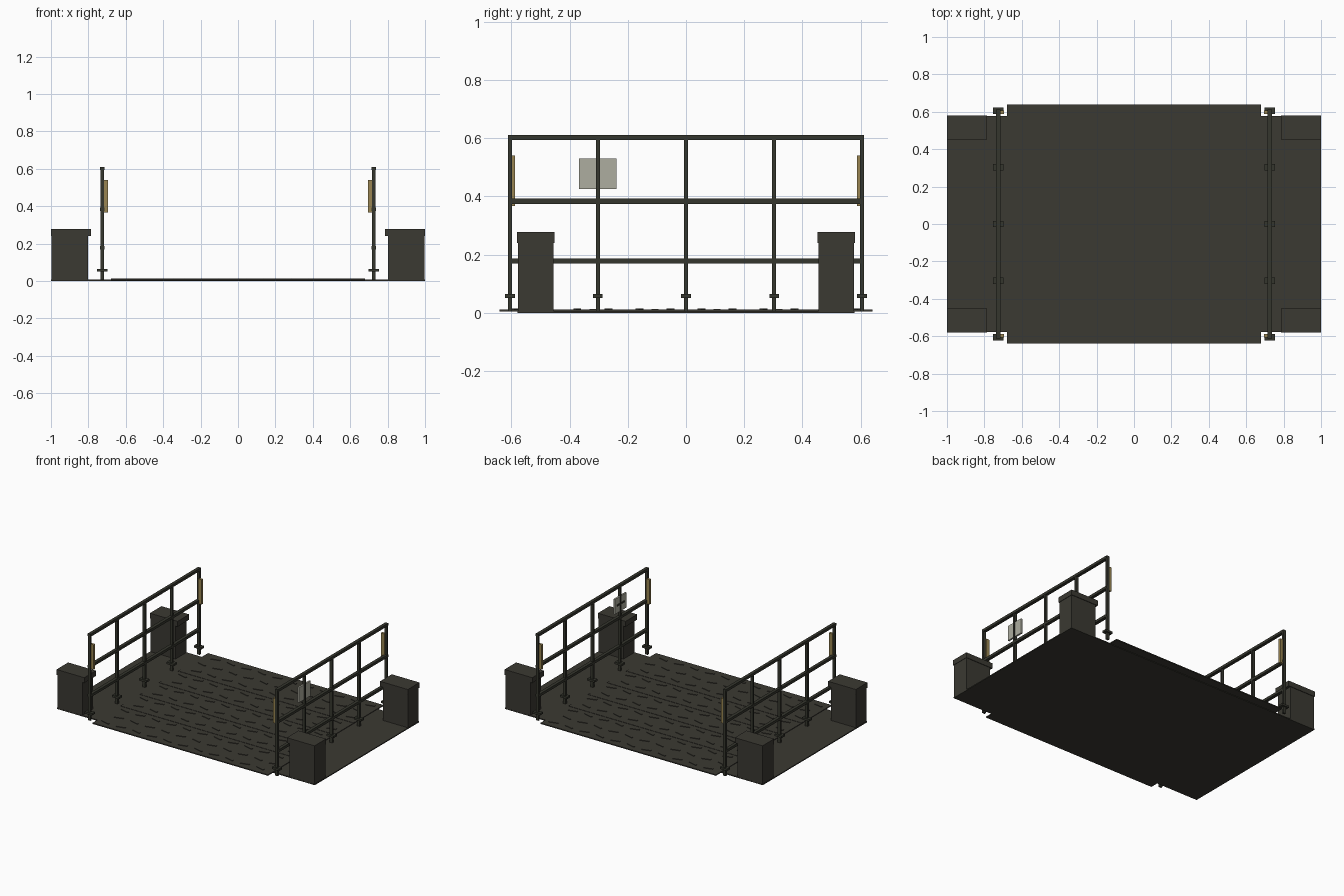
import bpy, bmesh, math
from mathutils import Matrix, Vector

if "Cube" in bpy.data.objects:
    bpy.data.objects.remove(bpy.data.objects["Cube"])


def mat(name, r, g, b):
    m = bpy.data.materials.new(name)
    m.diffuse_color = (r, g, b, 1)
    m.use_nodes = True
    m.node_tree.nodes["Principled BSDF"].inputs["Base Color"].default_value = m.diffuse_color
    return m


CONCRETE = mat("dark_olive_grey", 0.043, 0.041, 0.032)
STEEL = mat("dark_steel", 0.036, 0.037, 0.027)
YELLOW = mat("dull_yellow", 0.32, 0.235, 0.085)
PALE = mat("pale_grey", 0.42, 0.42, 0.35)


def boxes(name, material, items):
    """One object from boxes (x0, x1, y0, y1, z0, z1[, turn about z])."""
    bm = bmesh.new()
    for it in items:
        lo, hi = Vector(it[0:6:2]), Vector(it[1:6:2])
        turn = it[6] if len(it) > 6 else 0
        size = [abs(v) for v in hi - lo]
        bmesh.ops.create_cube(bm, size=1, matrix=Matrix.Translation((lo + hi) / 2)
                              @ Matrix.Rotation(turn, 4, 'Z')
                              @ Matrix.Diagonal((*size, 1)))
    me = bpy.data.meshes.new(name)
    bm.to_mesh(me)
    bm.free()
    me.materials.append(material)
    ob = bpy.data.objects.new(name, me)
    bpy.context.collection.objects.link(ob)
    return ob


# ground slab and walking deck
boxes("base_slab", CONCRETE, [(-1, 1, -0.578, 0.578, 0, 0.007)])
boxes("deck_plate", CONCRETE, [(-0.68, 0.68, -0.64, 0.64, 0.004, 0.011)])

# raised seams between deck planks
boxes("deck_seams", CONCRETE,
      [(-0.68, 0.68, y - 0.012, y + 0.012, 0.009, 0.013)
       for y in (-0.32, -0.107, 0.107, 0.32)])

# staggered grip bars on the deck
grips = []
for j in range(12):
    y = -0.587 + j * 0.1067
    for i in range(11):
        x = -0.6 + i * 0.12 + (0.015 if j % 2 else -0.015)
        a = math.radians(14 if (i + j) % 2 else -14)
        grips.append((x - 0.032, x + 0.032, y - 0.006, y + 0.006, 0.009, 0.0145, a))
boxes("deck_grip_bars", CONCRETE, grips)

POSTS = (-0.605, -0.303, 0, 0.303, 0.605)
for side, s in (("left", -1), ("right", 1)):
    c = s * 0.726
    # corner pillars with overhanging caps
    for end, t in (("front", -1), ("back", 1)):
        boxes(f"{side}_{end}_pillar", CONCRETE,
              [(s * 0.803, s * 0.997, t * 0.456, t * 0.577, 0, 0.245)])
        boxes(f"{side}_{end}_pillar_cap", CONCRETE,
              [(s * 0.785, s * 1.0, t * 0.452, t * 0.581, 0.24, 0.277)])
        # reflector strip on the inside of the end post
        boxes(f"{side}_{end}_reflector", YELLOW,
              [(s * 0.695, s * 0.722, t * 0.588, t * 0.606, 0.367, 0.54)])
    # railing
    boxes(f"{side}_railing_posts", STEEL,
          [(c - 0.01, c + 0.01, y - 0.007, y + 0.007, 0.005, 0.605) for y in POSTS])
    boxes(f"{side}_railing_bars", STEEL,
          [(c - 0.011, c + 0.011, -0.611, 0.611, z - 0.009, z + 0.009)
           for z in (0.602, 0.383, 0.178)])
    boxes(f"{side}_post_collars", STEEL,
          [(c - 0.028, c + 0.028, y - 0.017, y + 0.017, 0.05, 0.064) for y in POSTS])

# small sign panel on the right railing, with its dark mounting strap
boxes("sign_panel", PALE, [(0.718, 0.73, -0.368, -0.238, 0.425, 0.53)])
boxes("sign_strap", STEEL, [(0.714, 0.72, -0.345, -0.261, 0.472, 0.484)])
